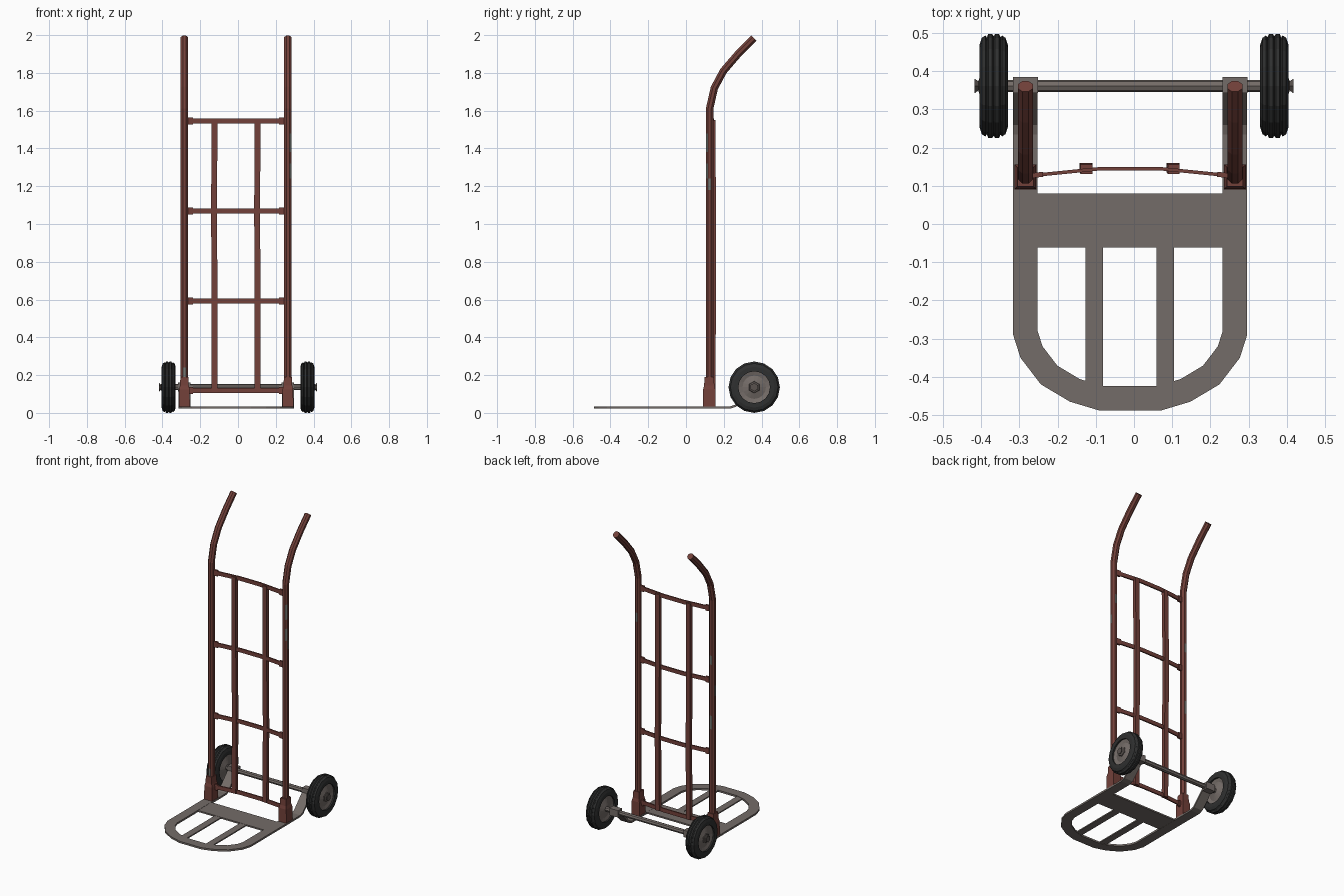
import bpy, bmesh, math
from mathutils import Vector

if "Cube" in bpy.data.objects:
    bpy.data.objects.remove(bpy.data.objects["Cube"])

CX = -0.01                       # frame centre line
AXLE_Y, AXLE_Z = 0.361, 0.136


def material(name, rgb):
    m = bpy.data.materials.new(name)
    m.diffuse_color = (*rgb, 1)
    m.use_nodes = True
    m.node_tree.nodes["Principled BSDF"].inputs["Base Color"].default_value = m.diffuse_color
    return m


RED = material("rusty red paint", (0.17, 0.052, 0.042))
STEEL = material("bare steel", (0.175, 0.15, 0.138))
RUBBER = material("black rubber", (0.028, 0.029, 0.029))
WORN = material("worn grey paint", (0.17, 0.18, 0.165))
DARK = material("dark nut steel", (0.10, 0.085, 0.078))


def finish(name, bm, *mats):
    bmesh.ops.recalc_face_normals(bm, faces=bm.faces)
    me = bpy.data.meshes.new(name)
    bm.to_mesh(me)
    bm.free()
    for m in mats:
        me.materials.append(m)
    ob = bpy.data.objects.new(name, me)
    bpy.context.collection.objects.link(ob)
    return ob


def skin(bm, rings, caps=True, closed=False):
    """Join successive vertex rings with quads."""
    vs = [[bm.verts.new(p) for p in r] for r in rings]
    n = len(vs[0])
    pairs = list(zip(vs, vs[1:])) + ([(vs[-1], vs[0])] if closed else [])
    for a, b in pairs:
        for i in range(n):
            j = (i + 1) % n
            bm.faces.new((a[i], a[j], b[j], b[i]))
    if caps and not closed:
        bm.faces.new(vs[0])
        bm.faces.new(vs[-1])


def sweep(pts, profile, ref):
    """Sweep a profile along a path with mitred corners."""
    pts = [Vector(p) for p in pts]
    ref, rings = Vector(ref), []
    for i, p in enumerate(pts):
        d0 = (p - pts[i - 1]).normalized() if i else None
        d1 = (pts[i + 1] - p).normalized() if i < len(pts) - 1 else None
        d0, d1 = d0 or d1, d1 or d0
        t = (d0 + d1).normalized()
        a = ref.cross(t).normalized()
        b = t.cross(a)
        bend = d1 - d0
        k = 1 / max(t.dot(d0), 0.5)
        ka = k if abs(bend.dot(a)) > abs(bend.dot(b)) else 1
        kb = k if ka == 1 else 1
        rings.append([p + a * u * ka + b * v * kb for u, v in profile])
    bm = bmesh.new()
    skin(bm, rings)
    return bm


def rect(w, h):
    return [(-w / 2, -h / 2), (w / 2, -h / 2), (w / 2, h / 2), (-w / 2, h / 2)]


def poly(r, n):
    r /= math.cos(math.pi / n)
    return [(r * math.cos(math.tau * (i + .5) / n), r * math.sin(math.tau * (i + .5) / n))
            for i in range(n)]


def lathe(name, profile, x, sign, sides, mat, closed=False):
    """Spin (offset, radius) pairs around the axle."""
    bm = bmesh.new()
    skin(bm, [[(x + sign * o, AXLE_Y + r * math.sin(math.tau * i / sides),
                AXLE_Z + r * math.cos(math.tau * i / sides)) for i in range(sides)]
              for o, r in profile], closed=closed)
    return finish(name, bm, mat)


def box(name, x0, x1, y0, y1, z0, z1, mat):
    bm = bmesh.new()
    skin(bm, [[(x0, y0, z), (x1, y0, z), (x1, y1, z), (x0, y1, z)] for z in (z0, z1)])
    return finish(name, bm, mat)


# Uprights with bent handles; worn patches are (low, high, facing direction)
heights = (0.03, .19, .24, .75, .84, .97, 1.04, 1.18, 1.24, 1.32, 1.38, 1.48, 1.61)
bend = [(.15, 1.72), (.198, 1.81), (.28, 1.905), (.36, 1.984)]
patches = {
    -1: [(.19, .24, (0, -1, 0)), (.75, .84, (0, 1, 0)), (.97, 1.04, (-1, 0, 0)),
         (1.18, 1.24, (0, 1, 0))],
    1: [(1.18, 1.24, (1, 0, 0)), (1.24, 1.32, (.7, -.7, 0)), (1.32, 1.38, (0, 1, 0)),
        (1.38, 1.48, (.7, -.7, 0))],
}
for s, side in ((-1, "left"), (1, "right")):
    x = CX + s * 0.274
    path = [(x, .125, z) for z in heights] + [(x, y, z) for y, z in bend]
    bm = sweep(path, poly(0.0195, 8), (1, 0, 0))
    bmesh.ops.recalc_face_normals(bm, faces=bm.faces)
    for f in bm.faces:
        z = f.calc_center_median().z
        if any(a < z < b and f.normal.dot(Vector(d)) > .9 for a, b, d in patches[s]):
            f.material_index = 1
    finish(side + "_upright", bm, RED, WORN)

    # Foot socket, tapering onto the upright
    bm = bmesh.new()
    skin(bm, [[(x + i * h, .123 + j * (h + .004), z)
               for i, j in ((-1, -1), (1, -1), (1, 1), (-1, 1))]
              for z, h in ((.03, .029), (.125, .028), (.145, .023), (.19, .021))])
    finish(side + "_foot_socket", bm, RED)

    # Collar holding the axle
    box(side + "_axle_collar", x - .033, x + .033, .342, .384, .114, .16, STEEL)

    # Wheel: grooved tyre, dished hub, nut
    wx = s * 0.367
    half = [(.037, .084), (.037, .108), (.031, .126), (.022, .132), (.018, .127),
            (.014, .136), (.004, .136)]
    tyre = half + [(0, .130)] + [(-o, r) for o, r in reversed(half)]
    lathe(side + "_tyre", tyre, wx, s, 16, RUBBER, closed=True)
    hub = [(.028, .088), (.021, .062), (.028, .04), (.034, .022)]
    lathe(side + "_hub", [(-o, r) for o, r in reversed(hub)] + hub, wx, s, 16, STEEL)
    lathe(side + "_wheel_nut", [(.026, .034), (.036, .03), (.04, .014), (.05, .022)],
          wx, s, 6, DARK)

# Axle
lathe("axle", [(-.40, .011), (-.335, .011), (-.335, .016), (.335, .016), (.335, .011),
               (.40, .011)], 0, 1, 8, STEEL)

# Toe plate loop: rises at the back to the axle, rounded at the front
half = [(.274, .352, .132), (.274, .262, .038), (.274, .235, .029), (.274, -.285, .029),
        (.258, -.335, .029), (.212, -.395, .029), (.145, -.435, .029), (.075, -.456, .029)]
loop = [(CX - x, y, z) for x, y, z in half] + [(CX + x, y, z) for x, y, z in reversed(half)]
finish("toe_plate_loop", sweep(loop, rect(.064, .012), (0, 0, 1)), STEEL)

# Toe plate cross panel and slats
box("toe_cross_panel", CX - .25, CX + .25, -.062, .08, .024, .034, STEEL)
for n, (a, b) in enumerate(((-.127, -.081), (.059, .105))):
    box("toe_slat_%d" % (n + 1), a, b, -.43, -.06, .025, .033, STEEL)

# Bowed crossbars with end flanges
for n, z in enumerate((.118, .592, 1.068, 1.545)):
    bar = [(CX - .265, .126, z), (CX - .075, .145, z), (CX + .075, .145, z), (CX + .265, .126, z)]
    finish("crossbar_%d" % (n + 1), sweep(bar, rect(.009, .026), (0, 0, 1)), RED)
    for s in (-1, 1):
        ends = [(CX + s * .262, .126, z), (CX + s * .228, .13, z)]
        finish("crossbar_flange", sweep(ends, rect(.013, .038), (0, 0, 1)), RED)

# Vertical slats
for s, side in ((-1, "left"), (1, "right")):
    x = CX + s * .114
    pts = [(x, .143, .108), (x, .147, .6), (x - .003, .147, 1.07), (x, .143, 1.55)]
    finish(side + "_back_slat", sweep(pts, rect(.024, .031), (1, 0, 0)), RED)
